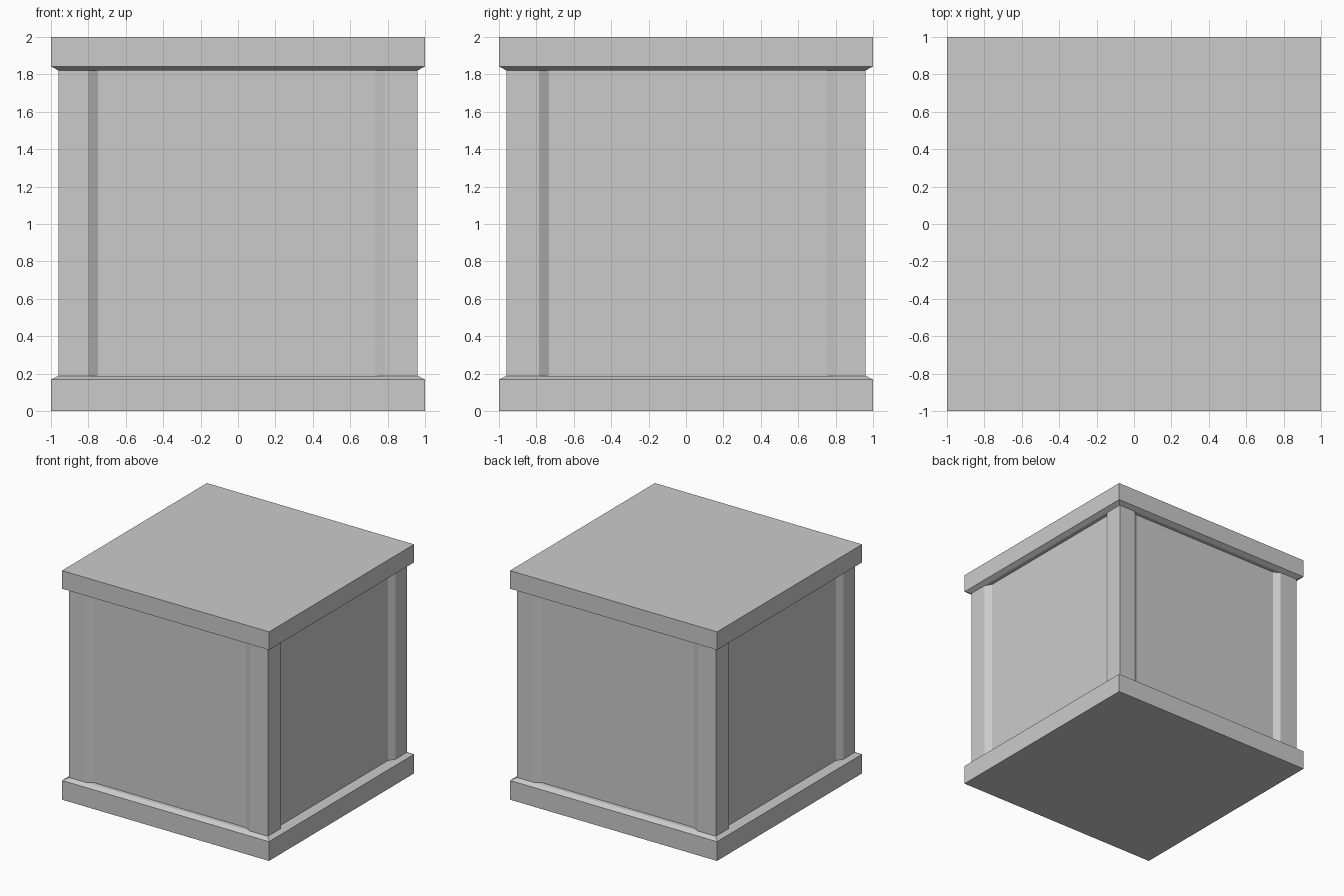
import bpy
import bmesh

default = bpy.data.objects.get("Cube")
if default:
    bpy.data.objects.remove(default, do_unlink=True)

grey = bpy.data.materials.new("plain grey")
grey.use_nodes = True
COLOUR = (0.6, 0.6, 0.6, 1)
grey.diffuse_color = COLOUR
grey.node_tree.nodes["Principled BSDF"].inputs["Base Color"].default_value = COLOUR

EDGE = 0.96     # outer face of the corner posts
PANEL = 0.925   # recessed face between the posts
SLOPE = 0.053   # width of the slanted recess side


def loft(name, rings):
    """Closed solid through rings of (outline, height)."""
    bm = bmesh.new()
    loops = [[bm.verts.new((x, y, z)) for x, y in outline] for outline, z in rings]
    for low, high in zip(loops, loops[1:]):
        for i in range(len(low)):
            j = (i + 1) % len(low)
            bm.faces.new((low[i], low[j], high[j], high[i]))
    bm.faces.new(loops[0][::-1])
    bm.faces.new(loops[-1])
    bmesh.ops.recalc_face_normals(bm, faces=bm.faces)
    mesh = bpy.data.meshes.new(name)
    bm.to_mesh(mesh)
    bm.free()
    mesh.materials.append(grey)
    obj = bpy.data.objects.new(name, mesh)
    bpy.context.collection.objects.link(obj)


def square(r):
    return [(-r, -r), (r, -r), (r, r), (-r, r)]


def recessed_side(start, end):
    """Corner post, slanted step, panel and second step along one side."""
    return [(-EDGE, -EDGE), (start, -EDGE), (start + SLOPE, -PANEL),
            (end - SLOPE, -PANEL), (end, -EDGE)]


# Body with four corner posts and a recessed panel on every side
front = recessed_side(-0.802, 0.785)
right = [(-y, x) for x, y in recessed_side(-0.786, 0.8)]
half = front + right
body = half + [(-x, -y) for x, y in half]
loft("body", [(body, 0.18), (body, 1.83)])

# Plinth and lid, each chamfered towards the body
loft("plinth", [(square(1), 0), (square(1), 0.168), (square(EDGE), 0.189)])
loft("lid", [(square(EDGE), 1.821), (square(1), 1.842), (square(1), 2)])
